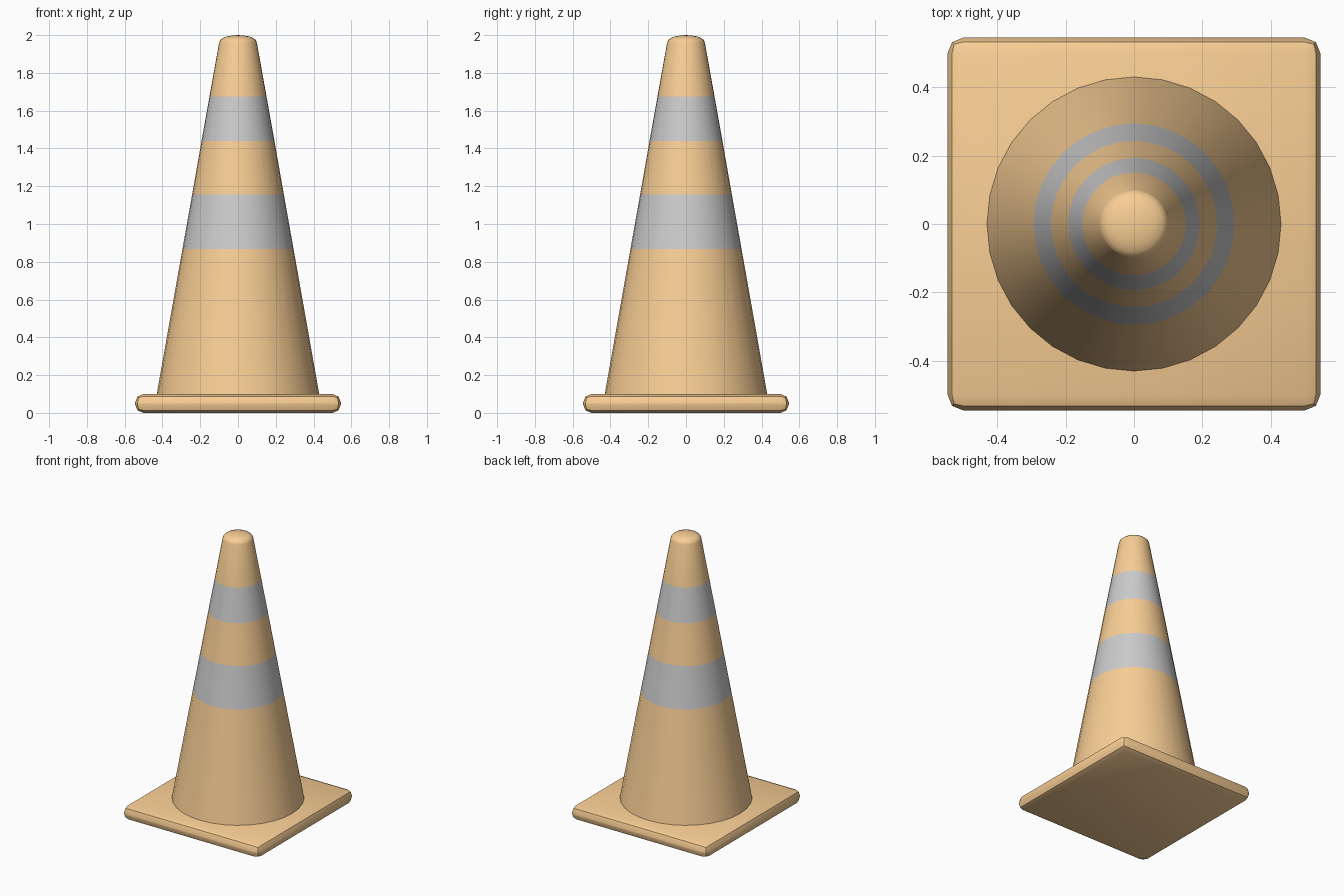
import bpy, bmesh
from math import sin, cos, pi, radians

if "Cube" in bpy.data.objects:
    bpy.data.objects.remove(bpy.data.objects["Cube"])

SIDES = 32


def material(name, rgb):
    m = bpy.data.materials.new(name)
    m.diffuse_color = (*rgb, 1)
    m.use_nodes = True
    m.node_tree.nodes["Principled BSDF"].inputs["Base Color"].default_value = m.diffuse_color
    return m


orange = material("orange", (0.95, 0.62, 0.30))
grey = material("reflective_grey", (0.77, 0.77, 0.77))


def finish(bm, name, mats, angle):
    bmesh.ops.recalc_face_normals(bm, faces=bm.faces)
    me = bpy.data.meshes.new(name)
    bm.to_mesh(me)
    bm.free()
    for m in mats:
        me.materials.append(m)
    ob = bpy.data.objects.new(name, me)
    bpy.context.collection.objects.link(ob)
    bpy.ops.object.select_all(action='DESELECT')
    ob.select_set(True)
    bpy.context.view_layer.objects.active = ob
    bpy.ops.object.shade_smooth_by_angle(angle=radians(angle))
    return ob


# Square base plate with rounded edges
bm = bmesh.new()
bmesh.ops.create_cube(bm, size=1)
for v in bm.verts:
    v.co = (v.co.x * 1.09, v.co.y * 1.09, (v.co.z + 0.5) * 0.1)
bmesh.ops.bevel(bm, geom=bm.edges[:], offset=0.045, segments=2,
                profile=0.5, affect='EDGES')
finish(bm, "base_plate", [orange], 30)

# Cone body: (radius, height, material of the section above)
profile = [(0.43, 0.10, 0), (0.294, 0.868, 1), (0.243, 1.155, 0),
           (0.193, 1.44, 1), (0.151, 1.675, 0), (0.10, 1.96, 0),
           (0.095, 1.973, 0), (0.082, 1.984, 0), (0.06, 1.993, 0),
           (0.03, 1.998, 0)]
bm = bmesh.new()
rings = [[bm.verts.new((r * cos(2 * pi * i / SIDES), r * sin(2 * pi * i / SIDES), z))
          for i in range(SIDES)] for r, z, _ in profile]
for (_, _, mat), low, high in zip(profile, rings, rings[1:]):
    for i in range(SIDES):
        j = (i + 1) % SIDES
        bm.faces.new((low[i], low[j], high[j], high[i])).material_index = mat

# Domed tip
tip = bm.verts.new((0, 0, 2.0))
for i in range(SIDES):
    bm.faces.new((rings[-1][i], rings[-1][(i + 1) % SIDES], tip))
finish(bm, "striped_cone", [orange, grey], 50)
